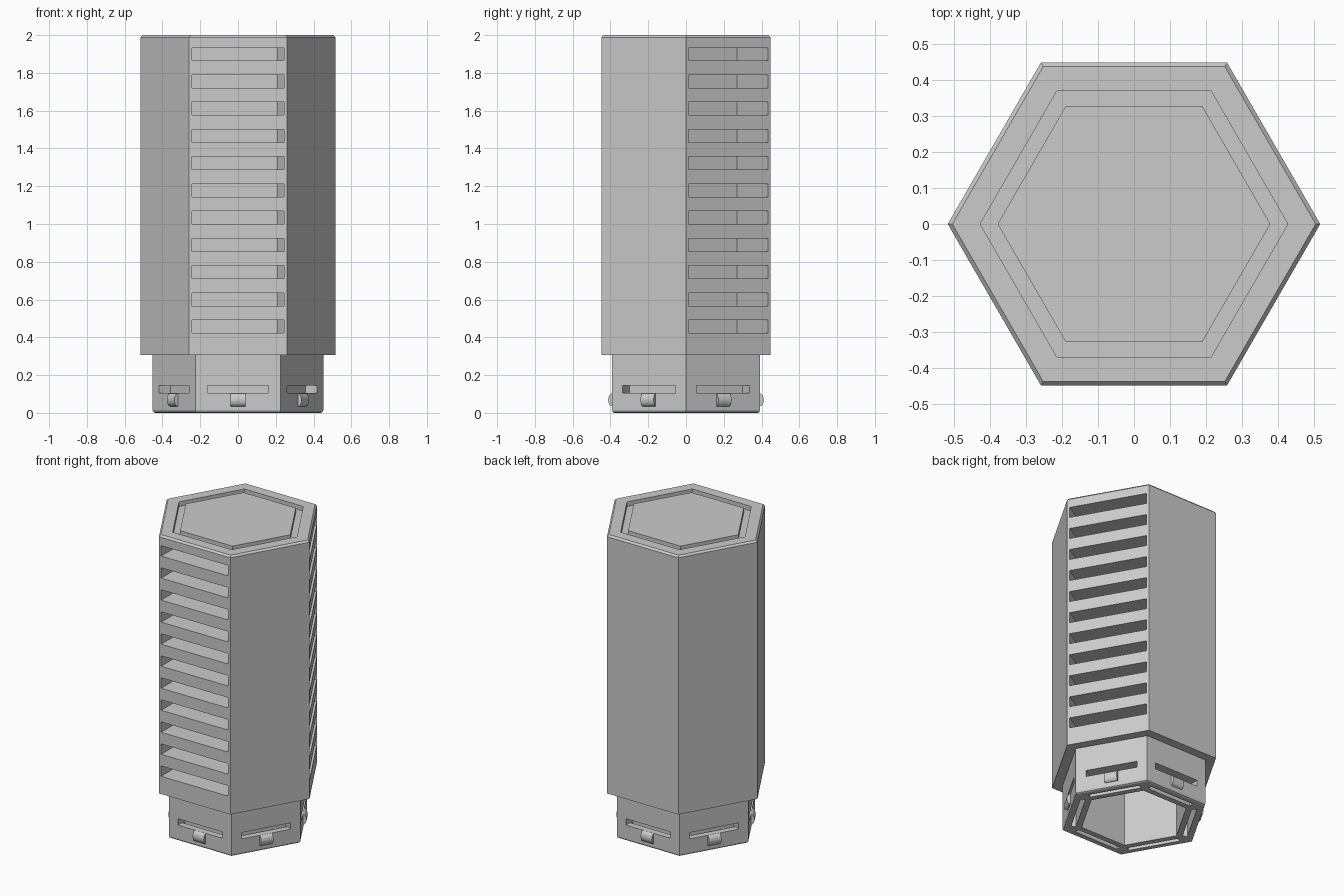
import bpy, bmesh, math
from mathutils import Matrix, Vector

if "Cube" in bpy.data.objects:
    bpy.data.objects.remove(bpy.data.objects["Cube"], do_unlink=True)

grey = bpy.data.materials.new("plain grey")
grey.use_nodes = True
colour = (0.6, 0.6, 0.6, 1)
grey.diffuse_color = colour
grey.node_tree.nodes["Principled BSDF"].inputs["Base Color"].default_value = colour


def finish(name, bm):
    bmesh.ops.recalc_face_normals(bm, faces=bm.faces)
    mesh = bpy.data.meshes.new(name)
    bm.to_mesh(mesh)
    bm.free()
    mesh.materials.append(grey)
    obj = bpy.data.objects.new(name, mesh)
    bpy.context.collection.objects.link(obj)
    return obj


def hex_loft(name, profile, closed=False):
    """Six-sided loft through (apothem, height) rings."""
    bm = bmesh.new()
    rings = []
    for apothem, z in profile:
        r = apothem / math.cos(math.pi / 6)
        rings.append([bm.verts.new((r * math.cos(i * math.pi / 3),
                                    r * math.sin(i * math.pi / 3), z)) for i in range(6)])
    pairs = list(zip(rings, rings[1:]))
    if closed:
        pairs.append((rings[-1], rings[0]))
    else:
        bm.faces.new(rings[0])
        bm.faces.new(rings[-1])
    for a, b in pairs:
        for i in range(6):
            j = (i + 1) % 6
            bm.faces.new((a[i], a[j], b[j], b[i]))
    return finish(name, bm)


def facing(degrees):
    return Matrix.Rotation(math.radians(degrees), 4, "Z")


def add_box(bm, degrees, near, far, half_width, low, high):
    """Box pointing outwards from the centre in the given direction."""
    centre = Matrix.Translation(((near + far) / 2, 0, (low + high) / 2))
    size = Matrix.Diagonal((far - near, 2 * half_width, high - low, 1))
    bmesh.ops.create_cube(bm, size=1, matrix=facing(degrees) @ centre @ size)


def cut(target, name, boxes):
    bm = bmesh.new()
    for box in boxes:
        add_box(bm, *box)
    cutter = finish(name, bm)
    cutter.hide_render = True
    mod = target.modifiers.new(name, "BOOLEAN")
    mod.operation = "DIFFERENCE"
    mod.solver = "EXACT"
    mod.object = cutter
    bpy.ops.object.select_all(action="DESELECT")
    bpy.context.view_layer.objects.active = target
    target.select_set(True)
    bpy.ops.object.modifier_apply(modifier=mod.name)
    bpy.data.objects.remove(cutter, do_unlink=True)


sides = [30 + 60 * i for i in range(6)]

# Main body: hollow underneath, chamfered rim and a groove around the lid
body = hex_loft("body", [(0.285, 0.39), (0.285, 0.307), (0.448, 0.307), (0.448, 1.988),
                         (0.437, 2), (0.37, 2), (0.37, 1.97), (0.328, 1.97), (0.328, 2)])

# Deep vent slots on two of the six sides
for side in (270, 30):
    cut(body, "vent_cutter", [(side, 0.12, 0.6, 0.243, z - 0.034, z + 0.034)
                              for z in [0.457 + 0.1442 * i for i in range(11)]])

# Base collar with an eased lower edge
base = hex_loft("base_collar", [(0.285, 0), (0.38, 0), (0.387, 0.004), (0.391, 0.014),
                                (0.391, 0.307), (0.285, 0.307)], closed=True)
cut(base, "window_cutter", [(s, 0.321, 0.5, 0.161, 0.104, 0.145) for s in sides])
cut(base, "channel_cutter", [(s, 0.321, 0.35, 0.161, -0.1, 0.125) for s in sides])

# Rounded snap clips below the windows
bm = bmesh.new()
arc = [(0.385, 0.104)]
for i in range(9):
    t = math.pi * i / 8
    arc.append((0.389 + 0.023 * math.sin(t), 0.069 + 0.035 * math.cos(t)))
arc.append((0.385, 0.034))
for side in sides:
    ends = [[bm.verts.new(facing(side) @ Vector((x, y, z))) for x, z in arc]
            for y in (-0.04, 0.04)]
    for end in ends:
        bm.faces.new(end)
    for i in range(len(arc)):
        j = (i + 1) % len(arc)
        bm.faces.new((ends[0][i], ends[0][j], ends[1][j], ends[1][i]))
clips = finish("snap_clips", bm)
bpy.ops.object.select_all(action="DESELECT")
clips.select_set(True)
bpy.context.view_layer.objects.active = clips
bpy.ops.object.shade_smooth_by_angle(angle=math.radians(35))
